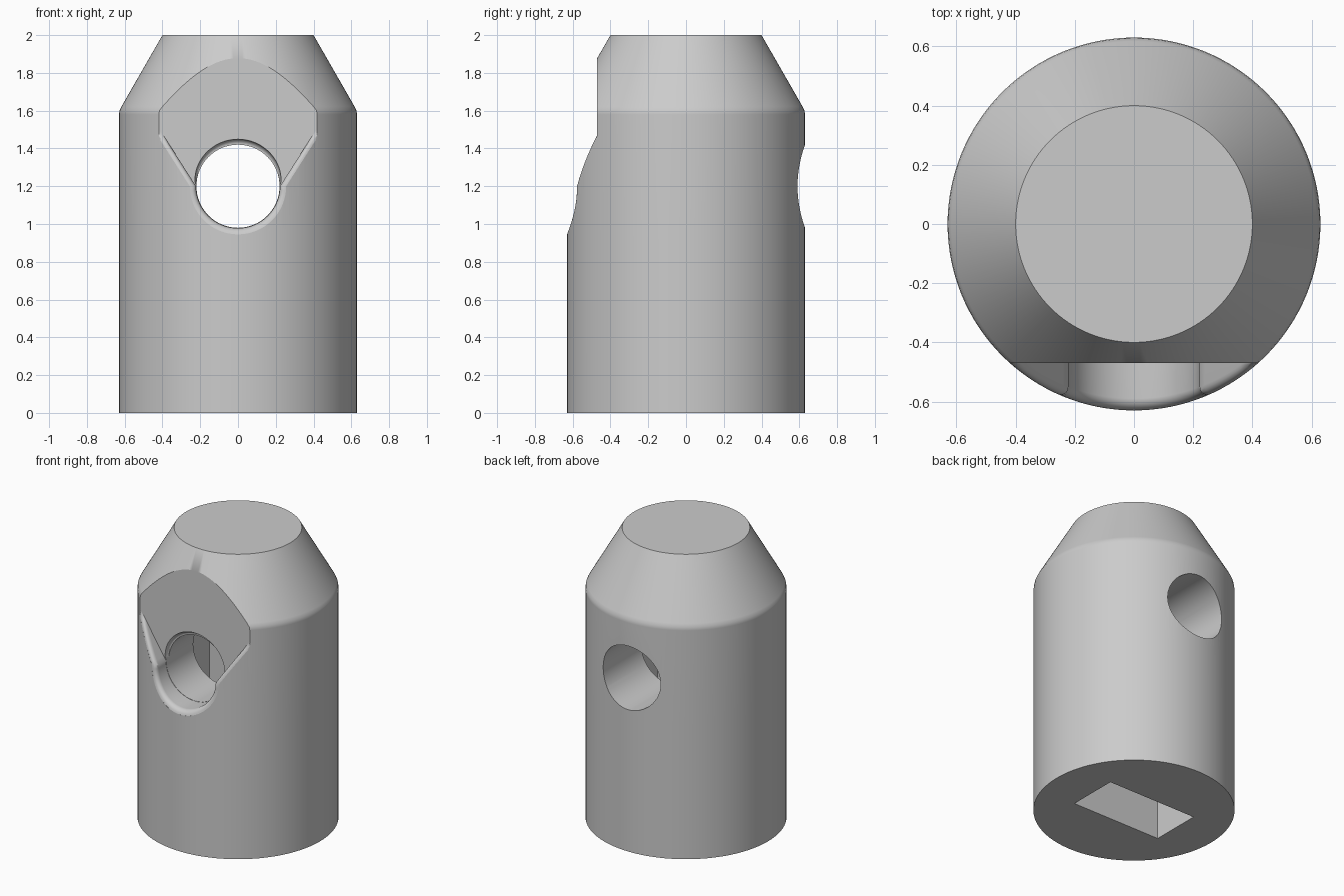
import bpy, bmesh, math

default = bpy.data.objects.get("Cube")
if default:
    bpy.data.objects.remove(default, do_unlink=True)

R = 0.63          # body radius
HOLE_R = 0.22     # cross hole radius
HOLE_Z = 1.2      # cross hole height
FLAT_Y = -0.47    # front flat
FILLET = 0.04

grey = bpy.data.materials.new("plain_grey")
grey.use_nodes = True
grey.diffuse_color = (0.6, 0.6, 0.6, 1)
grey.node_tree.nodes["Principled BSDF"].inputs["Base Color"].default_value = (0.6, 0.6, 0.6, 1)


def loft(name, rings):
    """Closed solid through rings of equal point count, capped at both ends."""
    bm = bmesh.new()
    loops = [[bm.verts.new(p) for p in ring] for ring in rings]
    n = len(loops[0])
    for a, b in zip(loops, loops[1:]):
        for i in range(n):
            j = (i + 1) % n
            bm.faces.new((a[i], a[j], b[j], b[i]))
    bm.faces.new(loops[0])
    bm.faces.new(loops[-1])
    bmesh.ops.remove_doubles(bm, verts=bm.verts, dist=1e-5)
    bmesh.ops.recalc_face_normals(bm, faces=bm.faces)
    mesh = bpy.data.meshes.new(name)
    bm.to_mesh(mesh)
    bm.free()
    mesh.materials.append(grey)
    obj = bpy.data.objects.new(name, mesh)
    bpy.context.collection.objects.link(obj)
    return obj


def circle(radius, count):
    return [(radius * math.cos(2 * math.pi * i / count),
             radius * math.sin(2 * math.pi * i / count)) for i in range(count)]


# Body: cylinder with a softened shoulder and a tapered top
profile = [(R, 0), (R, 0.9), (R, 1.58), (0.627, 1.602), (0.617, 1.622), (0.4, 2)]
body = loft("body", [[(x, y, z) for x, y in circle(r, 128)] for r, z in profile])


# Notch: flat pocket narrowing into the hole, with a rounded outer rim
def notch_outline(offset):
    r = HOLE_R + 0.002 + offset
    side = [(0.75 + offset, 2.3), (0.75 + offset, 1.56)]
    for i in range(12, 0, -1):
        rise = 0.32 * i / 12
        side.append((r + 0.64 * rise, HOLE_Z + rise))
    arc = [(r * math.cos(math.pi * i / 32), HOLE_Z - r * math.sin(math.pi * i / 32))
           for i in range(33)]
    return side + arc + [(-x, z) for x, z in reversed(side)]


def notch_ring(offset, depth):
    ring = []
    for x, z in notch_outline(offset):
        surface = -math.sqrt(max(R * R - x * x, 0))
        ring.append((x, min(FLAT_Y, surface + depth), z))
    return ring


rings = [[(x, FLAT_Y, z) for x, z in notch_outline(0)]]
for step in range(6):
    angle = math.radians(16 * step)
    rings.append(notch_ring(FILLET * (1 - math.cos(angle)), FILLET * (1 - math.sin(angle))))
last = FILLET * (1 - math.cos(math.radians(80)))
rings.append([(x, -0.9, z) for x, z in notch_outline(last)])
notch = loft("notch_cutter", rings)

# Cross hole running front to back
hole = loft("hole_cutter", [[(x, y, HOLE_Z + z) for x, z in circle(HOLE_R, 64)]
                            for y in (-0.56, 0.9)])


# Rounded upper lip where the hole meets the flat
def lip_ring(y, extra):
    ring = []
    for i in range(33):
        a = math.pi * i / 32
        r = HOLE_R - 0.001 + extra * math.sqrt(max(math.sin(a), 0))
        ring.append((r * math.cos(a), y, HOLE_Z + r * math.sin(a)))
    return ring


lip_rings = [lip_ring(FLAT_Y - 0.02, 0.03)]
for step in range(5):
    angle = math.radians(20 * step)
    lip_rings.append(lip_ring(FLAT_Y + 0.03 * math.sin(angle), 0.03 * math.cos(angle)))
lip = loft("lip_cutter", lip_rings)

# Rectangular socket rising from the base into the hole
corners = [(0.34, 0.175), (-0.34, 0.175), (-0.34, -0.175), (0.34, -0.175)]
socket = loft("socket_cutter", [[(x, y, z) for x, y in corners] for z in (-0.1, 1.44)])

# Carve the body
bpy.ops.object.select_all(action='DESELECT')
bpy.context.view_layer.objects.active = body
body.select_set(True)
for cutter in (notch, hole, lip, socket):
    cutter.hide_render = True
    cut = body.modifiers.new(cutter.name, 'BOOLEAN')
    cut.operation = 'DIFFERENCE'
    cut.solver = 'EXACT'
    cut.object = cutter
    bpy.ops.object.modifier_apply(modifier=cut.name)
    bpy.data.objects.remove(cutter, do_unlink=True)

# Smooth walls with crisp edges
bpy.ops.object.shade_smooth_by_angle(angle=math.radians(30))
weighted = body.modifiers.new("weighted_normals", 'WEIGHTED_NORMAL')
weighted.keep_sharp = True
